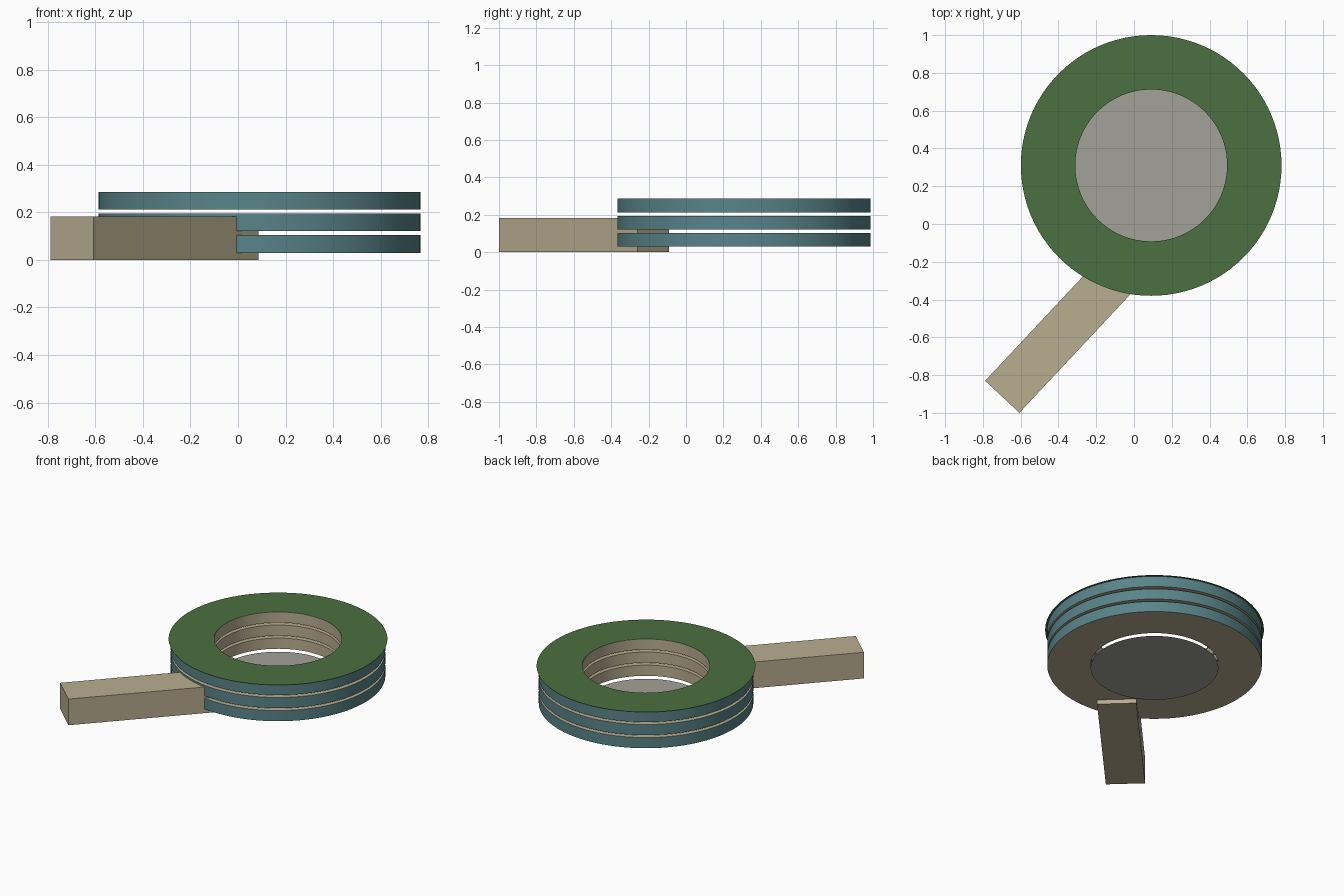
import bpy, bmesh, math
from mathutils import Vector

if "Cube" in bpy.data.objects:
    bpy.data.objects.remove(bpy.data.objects["Cube"])

CX, CY, SEG = 0.091, 0.31, 96


def material(name, rgb):
    m = bpy.data.materials.new(name)
    m.diffuse_color = (*rgb, 1)
    m.use_nodes = True
    m.node_tree.nodes["Principled BSDF"].inputs["Base Color"].default_value = m.diffuse_color
    return m


beige = material("beige", (0.48, 0.42, 0.28))
teal = material("teal", (0.10, 0.23, 0.25))
green = material("green", (0.07, 0.16, 0.05))
grey = material("grey", (0.36, 0.36, 0.32))


def finish(name, bm, mats):
    me = bpy.data.meshes.new(name)
    bm.to_mesh(me)
    bm.free()
    for m in mats:
        me.materials.append(m)
    ob = bpy.data.objects.new(name, me)
    bpy.context.collection.objects.link(ob)
    return ob


def revolve(name, profile, closed, mats, slots):
    """Turn an (r, z) profile round the disc axis; slots gives a material per profile edge."""
    bm = bmesh.new()
    loops = []
    for r, z in profile:
        loops.append([bm.verts.new((r * math.cos(2 * math.pi * i / SEG),
                                    r * math.sin(2 * math.pi * i / SEG), z))
                      for i in range(SEG)])
    n = len(profile)
    for k in range(n if closed else n - 1):
        a, b = loops[k], loops[(k + 1) % n]
        for i in range(SEG):
            j = (i + 1) % SEG
            f = bm.faces.new((a[i], a[j], b[j], b[i]))
            f.material_index = slots[k]
    ob = finish(name, bm, mats)
    ob.location = (CX, CY, 0)
    bpy.ops.object.select_all(action='DESELECT')
    bpy.context.view_layer.objects.active = ob
    ob.select_set(True)
    bpy.ops.object.shade_smooth_by_angle(angle=math.radians(30))
    return ob


# Three stacked rings with coloured outer bands
R_IN, R_OUT, THICK, PITCH = 0.405, 0.677, 0.074, 0.091
for k in range(3):
    z0 = 0.03 + k * PITCH
    z1 = z0 + THICK
    revolve(f"stack_ring_{k + 1}",
            [(R_IN, z0), (R_OUT, z0), (R_OUT, z1), (R_IN, z1)],
            True, [beige, teal], [0, 1, 0, 0])

# Flat cover ring on top (wound so that it faces up)
revolve("top_cover", [(0.69, 0.288), (0.402, 0.288)], False, [green], [0])

# Thin round plate below the hole
bm = bmesh.new()
bmesh.ops.create_circle(bm, cap_ends=True, segments=SEG, radius=0.403)
plate = finish("centre_plate", bm, [grey])
plate.location = (CX, CY, 0.01)

# Slanted handle bar running into the rings
corner = Vector((-0.607, -1.0, 0))
along = Vector((0.693, 0.74, 0))
across = Vector((-0.181, 0.17, 0))
bm = bmesh.new()
base = bm.faces.new([bm.verts.new(p) for p in
                     (corner, corner + along, corner + along + across, corner + across)])
ext = bmesh.ops.extrude_face_region(bm, geom=[base], use_keep_orig=True)
top = [v for v in ext["geom"] if isinstance(v, bmesh.types.BMVert)]
bmesh.ops.translate(bm, verts=top, vec=(0, 0, 0.182))
bmesh.ops.recalc_face_normals(bm, faces=bm.faces)
finish("handle_bar", bm, [beige])
